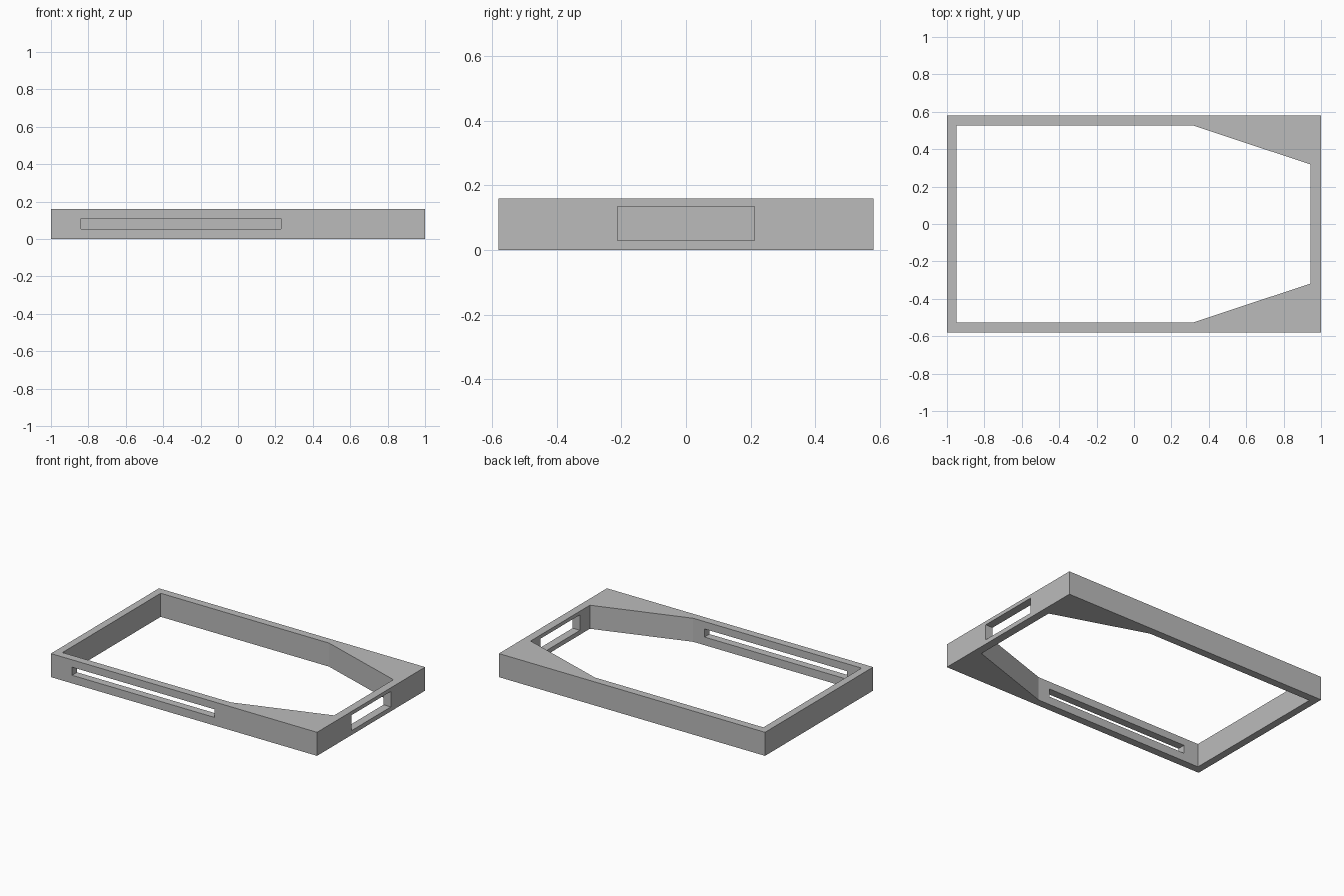
import bpy
import bmesh

if "Cube" in bpy.data.objects:
    bpy.data.objects.remove(bpy.data.objects["Cube"], do_unlink=True)

HEIGHT = 0.16

# Single grey material
grey = bpy.data.materials.new("plain_grey")
grey.use_nodes = True
grey.diffuse_color = (0.5, 0.5, 0.5, 1)
grey.node_tree.nodes["Principled BSDF"].inputs["Base Color"].default_value = (0.5, 0.5, 0.5, 1)


def prism(name, outline, bottom, top):
    """Extrude a flat outline upward into a closed solid."""
    bm = bmesh.new()
    base = bm.faces.new([bm.verts.new((x, y, bottom)) for x, y in outline])
    grown = bmesh.ops.extrude_face_region(bm, geom=[base])["geom"]
    moved = [v for v in grown if isinstance(v, bmesh.types.BMVert)]
    bmesh.ops.translate(bm, vec=(0, 0, top - bottom), verts=moved)
    bmesh.ops.recalc_face_normals(bm, faces=bm.faces)
    mesh = bpy.data.meshes.new(name)
    bm.to_mesh(mesh)
    bm.free()
    mesh.materials.append(grey)
    obj = bpy.data.objects.new(name, mesh)
    bpy.context.collection.objects.link(obj)
    return obj


def rectangle(x0, x1, y0, y1):
    return [(x0, y0), (x1, y0), (x1, y1), (x0, y1)]


def cut(target, cutter):
    """Subtract a cutter from the target, then discard the cutter."""
    cutter.hide_render = True
    mod = target.modifiers.new(cutter.name, "BOOLEAN")
    mod.operation = "DIFFERENCE"
    mod.solver = "EXACT"
    mod.object = cutter
    bpy.context.view_layer.objects.active = target
    bpy.ops.object.modifier_apply(modifier=mod.name)
    bpy.data.objects.remove(cutter, do_unlink=True)


# Outer block of the frame
frame = prism("frame", rectangle(-1, 1, -0.58, 0.58), 0, HEIGHT)

# Main opening, tapering toward the slotted end
half = [(0.945, 0.318), (0.315, 0.527), (-0.95, 0.527)]
opening = half + [(x, -y) for x, y in reversed(half)]
cut(frame, prism("opening_cutter", opening, -0.1, HEIGHT + 0.1))

# Long slot through the front wall
cut(frame, prism("front_slot_cutter", rectangle(-0.84, 0.23, -0.7, -0.45), 0.055, 0.11))

# Window through the end wall
cut(frame, prism("end_window_cutter", rectangle(0.9, 1.1, -0.212, 0.212), 0.03, 0.135))
